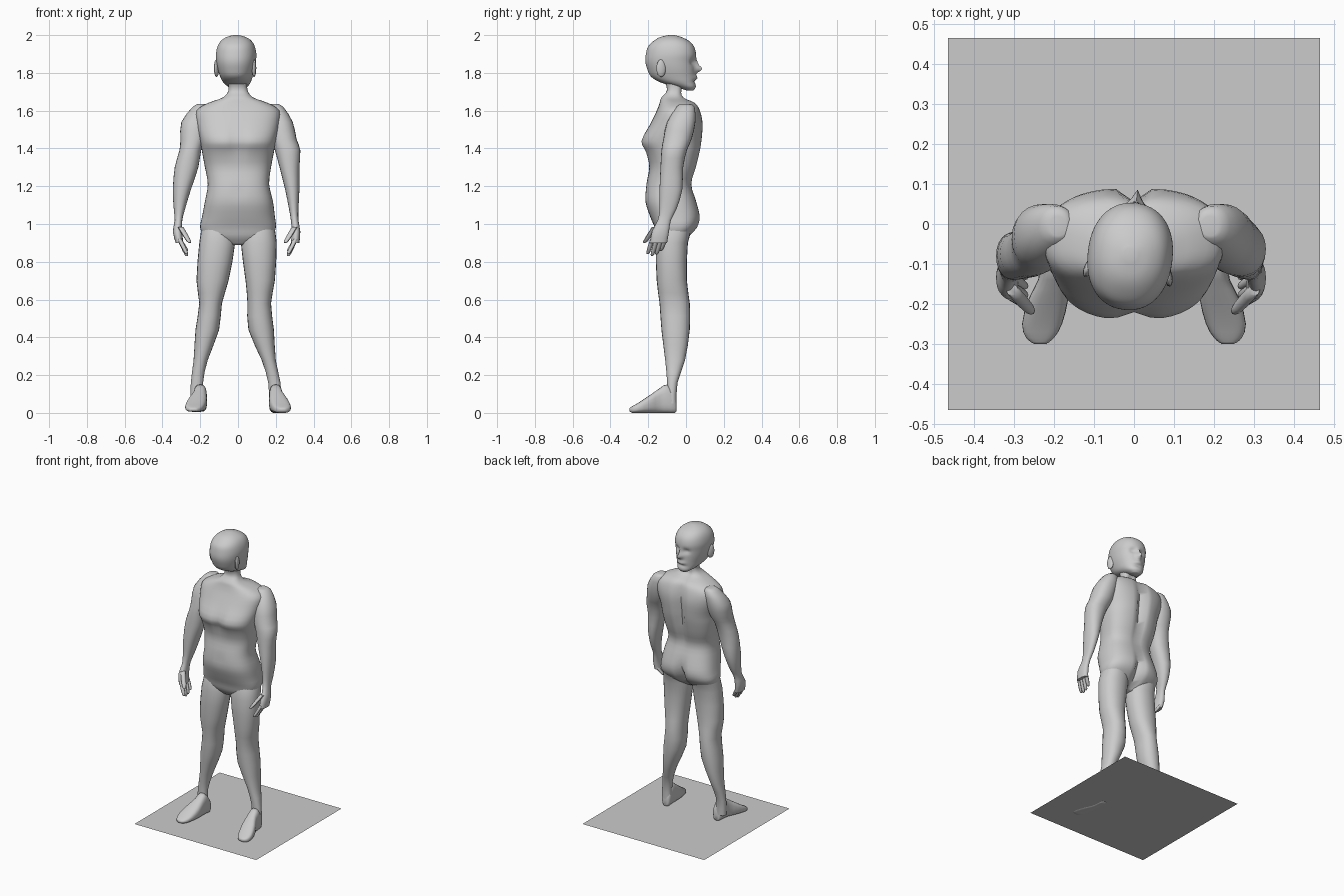
import bpy
import bmesh
import math
from mathutils import Vector, Matrix

default_cube = bpy.data.objects.get("Cube")
if default_cube:
    bpy.data.objects.remove(default_cube, do_unlink=True)

# One plain grey for everything
GREY = (0.6, 0.6, 0.6, 1)
clay = bpy.data.materials.new("plain_grey")
clay.use_nodes = True
clay.diffuse_color = GREY
clay.node_tree.nodes["Principled BSDF"].inputs["Base Color"].default_value = GREY


def finish(name, bm, angle=60):
    """Turn a bmesh into a smooth shaded grey object."""
    bmesh.ops.recalc_face_normals(bm, faces=bm.faces)
    mesh = bpy.data.meshes.new(name)
    bm.to_mesh(mesh)
    bm.free()
    mesh.materials.append(clay)
    obj = bpy.data.objects.new(name, mesh)
    bpy.context.collection.objects.link(obj)
    bpy.ops.object.select_all(action="DESELECT")
    obj.select_set(True)
    bpy.context.view_layer.objects.active = obj
    bpy.ops.object.shade_smooth_by_angle(angle=math.radians(angle))
    return obj


def spline(rows, steps):
    """Catmull-Rom interpolation of the cross-section rows."""
    rows = [Vector(row) for row in rows]
    last = len(rows) - 1
    result = []
    for i in range(last):
        a, b, c, d = (rows[min(max(k, 0), last)] for k in range(i - 1, i + 3))
        for s in range(steps):
            t = s / steps
            result.append(b + (c - a) * (t / 2)
                          + (a * 2 - b * 5 + c * 4 - d) * (t * t / 2)
                          + (b * 3 - a - c * 3 + d) * (t ** 3 / 2))
    return result + [rows[last]]


def loft(name, rows, power=2.2, segments=24, steps=2, along="z", sculpt=None):
    """Skin rounded sections: (position, min u, max u, min v, max v)."""
    bm = bmesh.new()
    rings = []
    for pos, u_min, u_max, v_min, v_max in spline(rows, steps):
        ring = []
        for k in range(segments):
            angle = math.tau * k / segments
            c, s = math.cos(angle), math.sin(angle)
            u = (u_min + u_max + (u_max - u_min) * math.copysign(abs(c) ** (2 / power), c)) / 2
            v = (v_min + v_max + (v_max - v_min) * math.copysign(abs(s) ** (2 / power), s)) / 2
            point = Vector((u, v, pos)) if along == "z" else Vector((u, pos, v))
            if sculpt:
                point.y += sculpt(point, s)
            ring.append(bm.verts.new(point))
        rings.append(ring)
    for lower, upper in zip(rings, rings[1:]):
        for k in range(segments):
            n = (k + 1) % segments
            bm.faces.new((lower[k], lower[n], upper[n], upper[k]))
    bm.faces.new(rings[0])
    bm.faces.new(rings[-1])
    return finish(name, bm)


def bump(point, x, z, width, height, push):
    """Soft push along y around a spot of the surface."""
    return push * math.exp(-((point.x - x) / width) ** 2 - ((point.z - z) / height) ** 2)


# Torso: chest and belly in front, spine crease and buttocks behind
def torso_form(point, side):
    if side > 0:
        crease = bump(point, 0, 1.45, .025, .2, -.04)
        cleft = bump(point, 0, .99, .025, .09, -.05)
        return (crease + cleft) * side
    breastbone = bump(point, 0, 1.43, .035, .07, .02)
    navel = bump(point, 0, 1.17, .02, .03, .006)
    return (breastbone + navel) * -side


loft("torso", [
    (.89, -.06, .06, -.12, -.04),
    (.93, -.17, .17, -.15, .01),
    (.98, -.2, .2, -.165, .06),
    (1.04, -.19, .195, -.19, .075),
    (1.12, -.175, .185, -.215, .055),
    (1.21, -.16, .165, -.21, .03),
    (1.3, -.175, .175, -.195, .055),
    (1.38, -.19, .19, -.215, .075),
    (1.44, -.2, .2, -.24, .085),
    (1.53, -.22, .22, -.19, .09),
    (1.6, -.22, .22, -.155, .075),
    (1.64, -.16, .16, -.14, .05),
    (1.67, -.08, .08, -.13, -.01),
    (1.71, -.05, .05, -.1, -.02),
    (1.77, -.06, .05, -.12, -.01),
], power=2.6, segments=48, steps=3, sculpt=torso_form)


# Limbs: (height, back and front limits, left inner/outer, right inner/outer)
def limb_pair(name, levels):
    left = [(z, li, lo, y0, y1) for z, y0, y1, li, lo, ri, ro in levels]
    right = [(z, -ro, -ri, y0, y1) for z, y0, y1, li, lo, ri, ro in levels]
    loft("left_" + name, left)
    loft("right_" + name, right)


limb_pair("leg", [
    (.99, -.14, .04, .03, .19, .03, .19),
    (.9, -.16, .01, .015, .205, .015, .205),
    (.7, -.155, .005, .04, .195, .05, .22),
    (.58, -.14, .02, .05, .175, .085, .205),
    (.44, -.13, .02, .055, .19, .1, .225),
    (.28, -.11, -.005, .125, .2, .16, .235),
    (.16, -.1, -.045, .16, .225, .185, .25),
    (.05, -.1, -.05, .165, .23, .18, .25),
])
limb_pair("arm", [
    (1.635, -.03, .02, .17, .21, .17, .21),
    (1.62, -.05, .045, .15, .24, .15, .24),
    (1.54, -.1, .05, .15, .29, .15, .3),
    (1.45, -.12, .03, .17, .31, .17, .305),
    (1.39, -.13, .005, .195, .33, .195, .31),
    (1.3, -.135, -.015, .22, .325, .21, .335),
    (1.18, -.14, -.02, .25, .325, .25, .345),
    (1.08, -.14, -.05, .27, .32, .28, .34),
    (1.02, -.15, -.08, .28, .32, .295, .335),
    (.96, -.18, -.09, .285, .33, .295, .345),
    (.9, -.19, -.1, .28, .325, .29, .33),
])


# Fingers and thumbs: short tapered rods
def rod(name, start, end, radius):
    rows = []
    for t, r in ((0, radius), (.5, radius), (.9, radius * .8), (1, radius * .3)):
        p = Vector(start).lerp(Vector(end), t)
        rows.append((p.z, p.x - r, p.x + r, p.y - r, p.y + r))
    loft(name, rows, segments=8)


for side, sign, out in (("left", 1, 0), ("right", -1, .005)):
    for number in range(4):
        y = -.178 + number * .023
        tip = .85 - .02 * math.sin(number + .5)
        rod(f"{side}_finger_{number + 1}", (sign * (.305 + out), y, .92),
            (sign * (.265 + out), y - .025, tip), .012)
    rod(side + "_thumb", (sign * (.3 + out), -.165, .985),
        (sign * (.25 + out), -.22, .9), .015)

    # Feet, skinned from heel to toe
    sole = 0 if side == "left" else .006
    heel_to_toe = [
        (-.05, .18, .21, .01, .05),
        (-.06, .165, .225, sole, .1),
        (-.1, .165, .235, sole, .15),
        (-.14, .165, .24, sole, .13),
        (-.19, .165, .265, sole, .095),
        (-.25, .18, .28, sole, .055),
        (-.285, .2, .27, sole, .035),
        (-.3, .22, .25, .01, .025),
    ]
    loft(side + "_foot", [(y, *sorted((sign * a, sign * b)), low, high)
                          for y, a, b, low, high in heel_to_toe],
         power=2.8, along="y")


# Head, turned to look over the back: face details are soft pushes
def face_form(point, side):
    if side <= 0:
        return 0
    total = bump(point, 0, 1.82, .014, .018, .034) + bump(point, 0, 1.85, .011, .025, .014)
    total += bump(point, 0, 1.775, .028, .012, .012) + bump(point, 0, 1.755, .03, .008, -.007)
    for eye in (-.037, .037):
        total += bump(point, eye, 1.858, .02, .016, -.014)
    return total * side


turn = Matrix.Translation((-.012, -.1, 0)) @ Matrix.Rotation(math.radians(-6.5), 4, "Z")
head_rows = [
    (1.708, .025, 0, .04),
    (1.725, .05, -.05, .052),
    (1.75, .072, -.135, .05),
    (1.78, .085, -.185, .05),
    (1.82, .097, -.205, .05),
    (1.86, .104, -.215, .05),
    (1.9, .106, -.212, .053),
    (1.94, .098, -.2, .042),
    (1.97, .08, -.17, .015),
    (1.99, .05, -.135, -.025),
    (2, .015, -.09, -.06),
]
head = loft("head", [(z, -w, w, y0 + .1, y1 + .1) for z, w, y0, y1 in head_rows],
            segments=56, steps=4, sculpt=face_form)
head.data.transform(turn)

# Ears
for side, sign in (("left", -1), ("right", 1)):
    bm = bmesh.new()
    bmesh.ops.create_uvsphere(bm, u_segments=12, v_segments=8, radius=1)
    bm.transform(turn @ Matrix.Translation((sign * .1, -.02, 1.825))
                 @ Matrix.Rotation(sign * .3, 4, "Z")
                 @ Matrix.Diagonal((.011, .026, .047, 1)))
    finish(side + "_ear", bm)

# Square ground sheet
bm = bmesh.new()
bmesh.ops.create_grid(bm, x_segments=1, y_segments=1, size=.465,
                      matrix=Matrix.Translation((0, 0, .004)))
finish("ground_sheet", bm)
